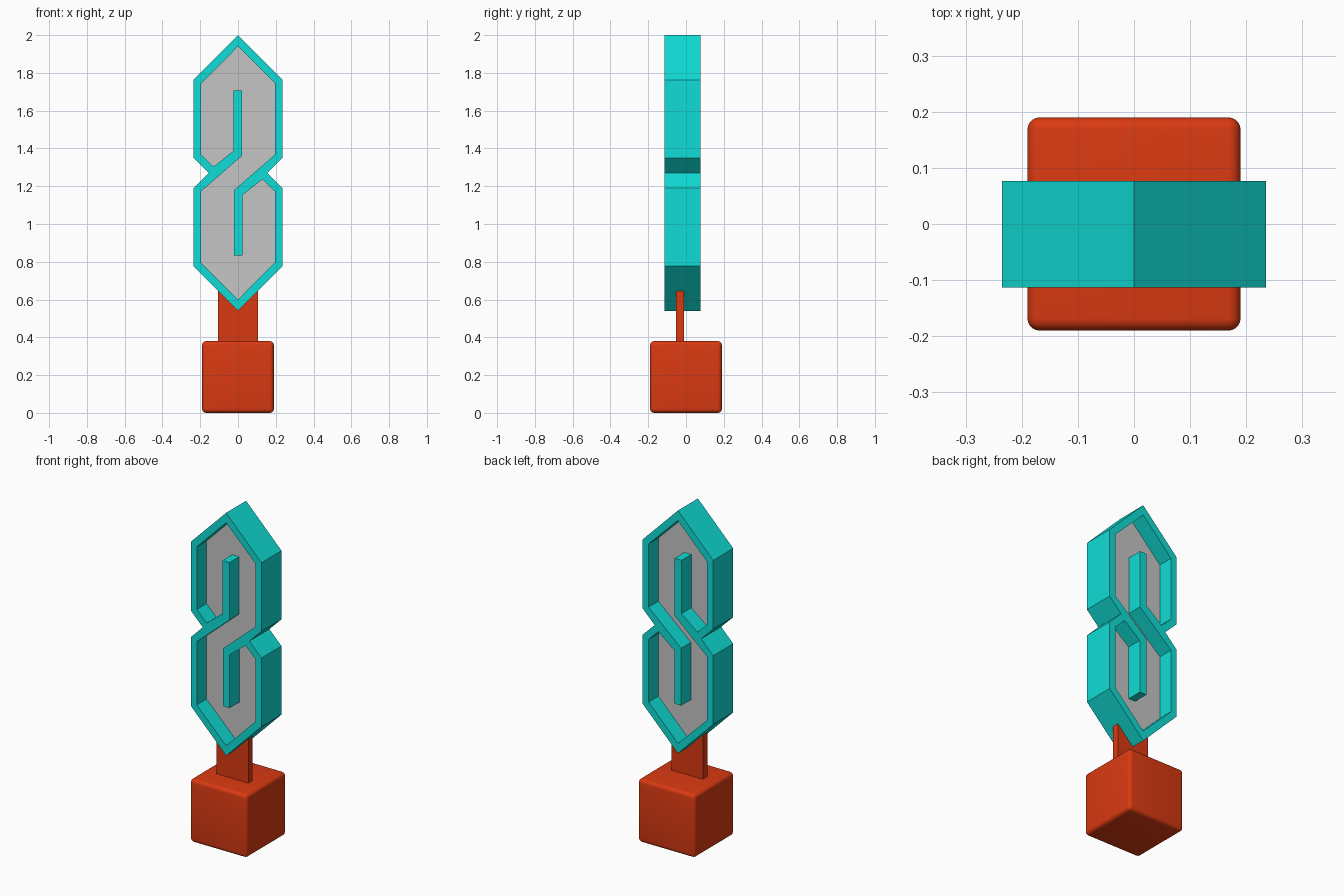
import bpy, math

if "Cube" in bpy.data.objects:
    bpy.data.objects.remove(bpy.data.objects["Cube"])

MID_Z, MID_Y = 1.27, -0.018


def material(name, rgb):
    m = bpy.data.materials.new(name)
    m.diffuse_color = (*rgb, 1)
    m.use_nodes = True
    m.node_tree.nodes["Principled BSDF"].inputs["Base Color"].default_value = m.diffuse_color
    return m


teal = material("teal", (0.005, 0.72, 0.67))
grey = material("grey", (0.56, 0.56, 0.56))
red = material("orange red", (0.70, 0.042, 0.006))


def half_turn(points):
    """Complete an outline with its copy turned 180 degrees about (0, MID_Z)."""
    return points + [(-x, 2 * MID_Z - z) for x, z in points]


def extrude_profile(name, outlines, depth, y, mat):
    """Fill x/z outlines (inner ones become holes) and extrude along y."""
    cu = bpy.data.curves.new(name, 'CURVE')
    cu.dimensions = '2D'
    cu.fill_mode = 'BOTH'
    cu.extrude = depth / 2
    for pts in outlines:
        sp = cu.splines.new('POLY')
        sp.points.add(len(pts) - 1)
        for p, (x, z) in zip(sp.points, pts):
            p.co = (x, z, 0, 1)
        sp.use_cyclic_u = True
    cu.materials.append(mat)
    ob = bpy.data.objects.new(name, cu)
    bpy.context.collection.objects.link(ob)
    ob.location = (0, y, 0)
    ob.rotation_euler = (math.pi / 2, 0, 0)
    bpy.ops.object.select_all(action='DESELECT')
    ob.select_set(True)
    bpy.context.view_layer.objects.active = ob
    bpy.ops.object.convert(target='MESH')
    bpy.ops.object.shade_flat()
    return bpy.context.object


# Outlines: notched double hexagon, and the winding channel inside it
outer = half_turn([(0, 2.0), (0.235, 1.763), (0.235, 1.35),
                   (0.155, 1.27), (0.235, 1.19), (0.235, 0.777)])
channel = half_turn([(0, 1.94), (0.195, 1.747), (0.195, 1.367),
                     (-0.022, 1.178), (-0.022, 0.833), (0.024, 0.833),
                     (0.024, 1.153), (0.13, 1.237), (0.195, 1.173),
                     (0.195, 0.797)])

# Open frame and thin plate set halfway through it
extrude_profile("frame", [outer, channel], 0.19, MID_Y, teal)
extrude_profile("channel_plate", [channel], 0.004, MID_Y, grey)

# Flat stem, its top cut to the frame's lower point
stem = [(-0.105, 0.36), (0.105, 0.36), (0.105, 0.645), (0, 0.56), (-0.105, 0.645)]
extrude_profile("stem", [stem], 0.042, -0.031, red)

# Base block with rounded edges
bpy.ops.mesh.primitive_cube_add(size=0.38, location=(0, 0, 0.19))
base = bpy.context.object
base.name = "base"
base.data.materials.append(red)
bevel = base.modifiers.new("rounded", 'BEVEL')
bevel.width = 0.022
bevel.segments = 5
bpy.ops.object.modifier_apply(modifier=bevel.name)
bpy.ops.object.shade_smooth_by_angle(angle=math.radians(40))
